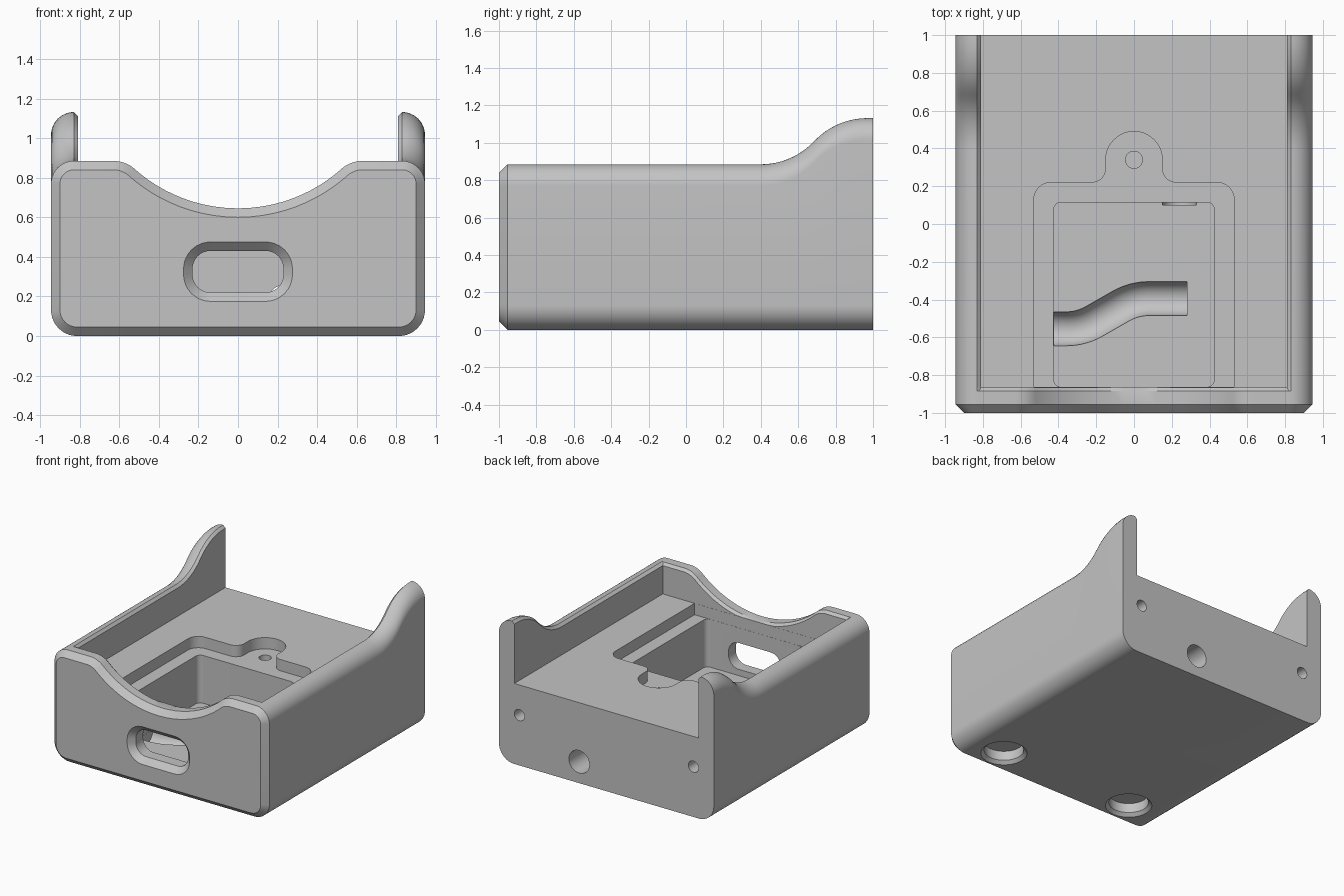
import bpy, bmesh, math
from mathutils import Vector

if "Cube" in bpy.data.objects:
    bpy.data.objects.remove(bpy.data.objects["Cube"])

grey = bpy.data.materials.new("plain grey")
grey.use_nodes = True
grey.diffuse_color = (0.55, 0.55, 0.55, 1)
grey.node_tree.nodes["Principled BSDF"].inputs["Base Color"].default_value = grey.diffuse_color

W, WALL, FLOOR, RIM = 0.945, 0.81, 0.64, 0.885
INNER = -0.865          # inside of the front wall
CAVITY_FLOOR = 0.17


def fillet(corners, steps=8):
    """Closed outline with each (x, y, radius) corner rounded."""
    out, n = [], len(corners)
    for i, (x, y, r) in enumerate(corners):
        p = Vector((x, y))
        if r == 0:
            out.append(p)
            continue
        u = (Vector(corners[i - 1][:2]) - p).normalized()
        v = (Vector(corners[(i + 1) % n][:2]) - p).normalized()
        half = u.angle(v) / 2
        t = r / math.tan(half)
        c = p + (u + v).normalized() * (r / math.sin(half))
        a, b = p + u * t - c, p + v * t - c
        for k in range(steps + 1):
            f = k / steps
            out.append(c + (a * (1 - f) + b * f).normalized() * r)
    return out


def rounded(x0, x1, y0, y1, r):
    return fillet([(x1, y0, r), (x1, y1, r), (x0, y1, r), (x0, y0, r)])


def inset(pts, d):
    """Move a counter-clockwise outline inwards by d."""
    out = []
    for i, p in enumerate(pts):
        e, f = (p - pts[i - 1]).normalized(), (pts[(i + 1) % len(pts)] - p).normalized()
        m = Vector((-e.y, e.x)) + Vector((-f.y, f.x))
        out.append(p + m * (2 * d / m.length_squared))
    return out


def loft(name, rings):
    """Solid skinned through rings of equal point count."""
    bm = bmesh.new()
    vs = [[bm.verts.new(p) for p in ring] for ring in rings]
    n = len(vs[0])
    for a, b in zip(vs, vs[1:]):
        for i in range(n):
            j = (i + 1) % n
            bm.faces.new((a[i], a[j], b[j], b[i]))
    bm.faces.new(vs[0])
    bm.faces.new(vs[-1])
    bmesh.ops.remove_doubles(bm, verts=bm.verts, dist=1e-5)
    bmesh.ops.recalc_face_normals(bm, faces=bm.faces)
    me = bpy.data.meshes.new(name)
    bm.to_mesh(me)
    bm.free()
    me.materials.append(grey)
    ob = bpy.data.objects.new(name, me)
    bpy.context.collection.objects.link(ob)
    return ob


def at_y(pts, y):
    return [(p.x, y, p.y) for p in pts]


def at_z(pts, z):
    return [(p.x, p.y, z) for p in pts]


def circle(cx, cy, r, n=32):
    return [Vector((cx + r * math.cos(math.tau * i / n), cy + r * math.sin(math.tau * i / n)))
            for i in range(n)]


# Side wall height along y: two tangent arcs rising to the back
def rim(y):
    y0, half, rise = 0.4, 0.285, 0.1235
    r = (half ** 2 + rise ** 2) / (2 * rise)
    d = min(max(y - y0, 0), 2 * half)
    if d < half:
        return RIM + r - math.sqrt(r * r - d * d)
    return RIM + 2 * rise - r + math.sqrt(r * r - (2 * half - d) ** 2)


# Front outline with the scooped top
R, CZ = 0.785, 1.43
scoop = [(x, CZ - math.sqrt(R * R - x * x), 0)
         for x in [0.52 * math.cos(math.pi * i / 28) for i in range(29)]]
top = [(0.82, RIM, 0), (WALL, RIM, 0), (0.569, RIM, 0.16)]
mirror_top = [(-x, z, r) for x, z, r in reversed(top)]
outline = fillet([(W, 0, 0.13), (W, RIM, 0.115)] + top + scoop + mirror_top
                 + [(-W, RIM, 0.115), (-W, 0, 0.13)])


def is_top(p):
    return abs(p.x) < 0.825 and p.y > 0.3


def clamp(x):
    return max(-WALL, min(WALL, x))


def inner_edge(p):
    return Vector((clamp(p.x), max(p.y - 0.02, FLOOR))) if is_top(p) else p


def channel(y):
    """U-shaped section behind the front wall."""
    out = []
    for p in outline:
        if is_top(p):
            z = rim(y) - 0.02 if abs(p.x) > WALL + 0.005 else FLOOR
            out.append(Vector((clamp(p.x), z)))
        else:
            out.append(p + Vector((0, rim(y) - RIM if p.y > 0.3 else 0)))
    return at_y(out, y)


ys = [INNER] + [0.4 + 0.57 * i / 20 for i in range(21)] + [1]
body = loft("body", [at_y(inset(outline, 0.045), -1), at_y(outline, -0.955), at_y(outline, -0.885),
                     at_y([inner_edge(p) for p in outline], INNER)] + [channel(y) for y in ys])

cutters = []

# Stepped pocket with round tab, and the deep cavity below it
half_lid = [(0.53, INNER + 0.001, 0), (0.53, 0.22, 0.09), (0.15, 0.22, 0.07), (0.15, 0.49, 0.149)]
lid = fillet(half_lid + [(-x, y, r) for x, y, r in reversed(half_lid)])
cutters.append(loft("lid_recess", [at_z(lid, 0.55), at_z(lid, 0.75)]))
cav = rounded(-0.425, 0.425, INNER + 0.002, 0.115, 0.04)
cutters.append(loft("cavity", [at_z(cav, CAVITY_FLOOR), at_z(cav, 0.7)]))

# Cable groove in the cavity floor
path = fillet([(-0.424, -0.555, 0), (-0.28, -0.555, 0.3), (0, -0.395, 0.3), (0.28, -0.395, 0)])
rings = []
for i, p in enumerate(path):
    t = (path[min(i + 1, len(path) - 1)] - path[max(i - 1, 0)]).normalized()
    rings.append([(p.x - t.y * q.x, p.y + t.x * q.x, CAVITY_FLOOR + 0.002 + q.y)
                  for q in circle(0, 0, 0.09)])
cutters.append(loft("cable_groove", rings))

# Chamfered slot through the front wall
slot = [(-1.02, 0.065), (-0.955, 0), (-0.8, 0)]
cutters.append(loft("front_slot", [at_y(rounded(-0.23 - g, 0.23 + g, 0.22 - g, 0.43 + g, 0.09 + g), y)
                                   for y, g in slot]))

# Lid screw hole, rear cable hole and rear screw holes
cutters.append(loft("lid_screw_hole", [at_z(circle(0, 0.34, 0.045), z) for z in (0.3, 0.6)]))
cutters.append(loft("rear_cable_hole", [at_y(circle(0.24, 0.17, 0.09), y) for y in (0.1, 1.1)]))
for s in (-1, 1):
    cutters.append(loft("rear_screw_hole", [at_y(circle(s * 0.765, 0.4, 0.045), y) for y in (0.7, 1.1)]))
    # Chamfered round recesses underneath
    cutters.append(loft("foot_recess", [at_z(circle(s * 0.595, -0.77, r), z)
                                        for z, r in ((-0.02, 0.19), (0.025, 0.145), (0.1, 0.145))]))

bpy.context.view_layer.objects.active = body
body.select_set(True)
for c in cutters:
    m = body.modifiers.new(c.name, "BOOLEAN")
    m.operation, m.solver, m.object = "DIFFERENCE", "EXACT", c
    bpy.ops.object.modifier_apply(modifier=m.name)
    bpy.data.objects.remove(c)

bpy.ops.object.shade_smooth_by_angle(angle=math.radians(25))
